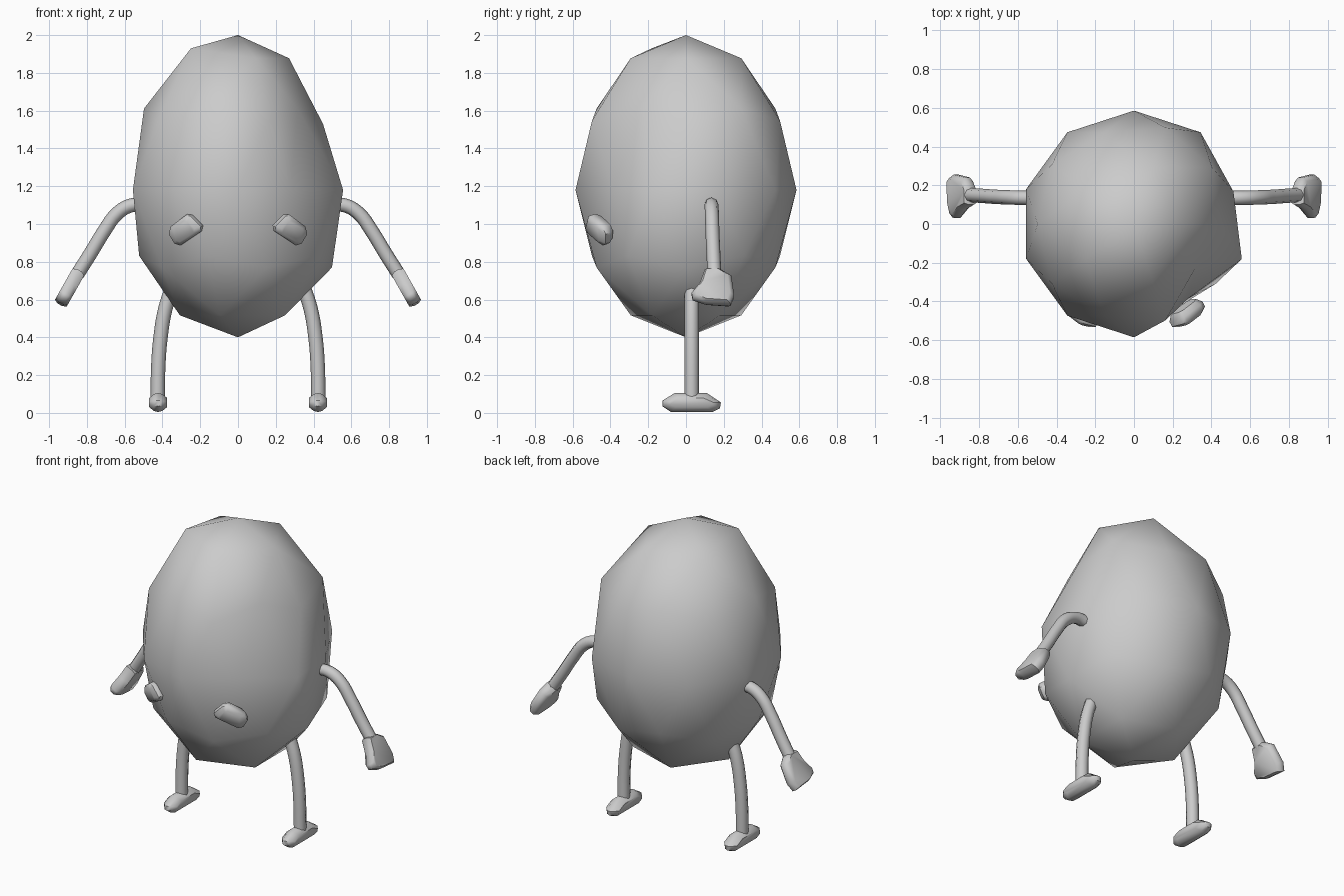
import bpy, bmesh, math
from mathutils import Vector

if "Cube" in bpy.data.objects:
    bpy.data.objects.remove(bpy.data.objects["Cube"])

grey = bpy.data.materials.new("plain grey")
grey.diffuse_color = (0.6, 0.6, 0.6, 1)
grey.use_nodes = True
grey.node_tree.nodes["Principled BSDF"].inputs["Base Color"].default_value = grey.diffuse_color


def add_mesh(name, bm, angle=None):
    bmesh.ops.recalc_face_normals(bm, faces=bm.faces)
    for f in bm.faces:
        f.smooth = True
    me = bpy.data.meshes.new(name)
    bm.to_mesh(me)
    bm.free()
    me.materials.append(grey)
    ob = bpy.data.objects.new(name, me)
    bpy.context.collection.objects.link(ob)
    if angle:
        bpy.ops.object.select_all(action='DESELECT')
        bpy.context.view_layer.objects.active = ob
        ob.select_set(True)
        bpy.ops.object.shade_smooth_by_angle(angle=math.radians(angle))
    return ob


def pad(name, side, outline, origin, u, v, n, layers, angle=50):
    """Loft an outline in the u-v plane along n; layers = (offset, u scale, v scale)."""
    origin, u, v, n = Vector(origin), Vector(u), Vector(v), Vector(n)
    ca = (min(p[0] for p in outline) + max(p[0] for p in outline)) / 2
    cb = (min(p[1] for p in outline) + max(p[1] for p in outline)) / 2
    bm = bmesh.new()
    rings = []
    for off, su, sv in layers:
        ring = []
        for a, b in outline:
            p = origin + u * (ca + (a - ca) * su) + v * (cb + (b - cb) * sv) + n * off
            ring.append(bm.verts.new((p.x * side, p.y, p.z)))
        rings.append(ring)
    k = len(outline)
    for r, s in zip(rings, rings[1:]):
        for i in range(k):
            j = (i + 1) % k
            bm.faces.new((r[i], r[j], s[j], s[i]))
    bm.faces.new(rings[0])
    bm.faces.new(rings[-1])
    return add_mesh(name, bm, angle)


def limb(name, side, pts, radius):
    """Round tube along a smooth path."""
    cu = bpy.data.curves.new(name, 'CURVE')
    cu.dimensions = '3D'
    cu.bevel_depth = radius
    cu.bevel_resolution = 2
    cu.resolution_u = 4
    cu.use_fill_caps = True
    sp = cu.splines.new('BEZIER')
    sp.bezier_points.add(len(pts) - 1)
    for bp, (x, y, z) in zip(sp.bezier_points, pts):
        bp.co = (x * side, y, z)
        bp.handle_left_type = bp.handle_right_type = 'AUTO'
    cu.materials.append(grey)
    ob = bpy.data.objects.new(name, cu)
    bpy.context.collection.objects.link(ob)


# egg body: stretched icosphere with a few uneven points
bm = bmesh.new()
bmesh.ops.create_icosphere(bm, subdivisions=2, radius=1)
for vert in bm.verts:
    x, y, z = vert.co
    ang = math.degrees(math.atan2(y, x))
    r = math.hypot(x, y) * 0.585
    h = 1.18 + z * (0.82 if z > 0 else 0.78)

    def near(a, level):
        return abs(ang - a) < 5 and abs(z - level) < 0.04 and r > 0.1
    if near(-54, 0):        # flattened front right
        r = 0.475
    elif near(-36, 0.526):
        r = 0.39
    elif near(0, 0.447):
        r, h = 0.45, 1.53
    elif near(18, 0):
        r = 0.54
    elif near(0, 0.85):
        r = 0.27
    elif near(-144, 0.85):  # raised bump near the crown
        h = 1.93
    a = math.radians(ang)
    vert.co = (r * math.cos(a), r * math.sin(a), h)
add_mesh("body", bm)

eye_outline = [(-.085, .02), (-.08, -.01), (.025, -.08), (.055, -.07),
               (.085, -.02), (.075, .02), (-.005, .08), (-.03, .075)]
hand_outline = [(.10, 0), (.18, 0), (.24, .04), (.255, .16), (.235, .21),
                (.10, .20), (.035, .175), (.03, .145), (.075, .08)]
shoe_outline = [(-.08, .005), (.14, .005), (.18, .025), (.185, .055),
                (.11, .105), (-.06, .105), (-.125, .065), (-.125, .035)]

for side, label in ((1, "right"), (-1, "left")):
    # eyes: small rounded pads on the slanted front
    pad(label + "_eye", side, eye_outline, (.275, -.465, .97),
        (1, .55, 0), (0, -.3, 1), (.45, -.85, -.25),
        [(-.045, .75, .75), (-.015, 1, 1), (.015, 1, 1), (.035, .7, .7)])
    # arms and hands
    limb(label + "_arm", side, [(.48, .135, 1.10), (.56, .135, 1.10), (.635, .137, 1.06),
                                (.71, .14, .96), (.78, .145, .845), (.85, .15, .735)], .037)
    pad(label + "_hand", side, hand_outline, (.84, 0, .755),
        (0, 1, 0), (.49, 0, -.87), (.87, 0, .49),
        [(-.036, .8, .9), (-.015, 1, 1), (.015, 1, 1), (.036, .8, .9)])
    # legs and shoes
    limb(label + "_leg", side, [(.35, .03, .66), (.385, .03, .55), (.41, .03, .40),
                                (.422, .03, .25), (.425, .03, .07)], .038)
    pad(label + "_shoe", side, shoe_outline, (.423, 0, 0),
        (0, 1, 0), (0, 0, 1), (1, 0, 0),
        [(-.047, .75, .5), (-.022, .95, .9), (0, 1, 1), (.022, .95, .9), (.047, .75, .5)])
